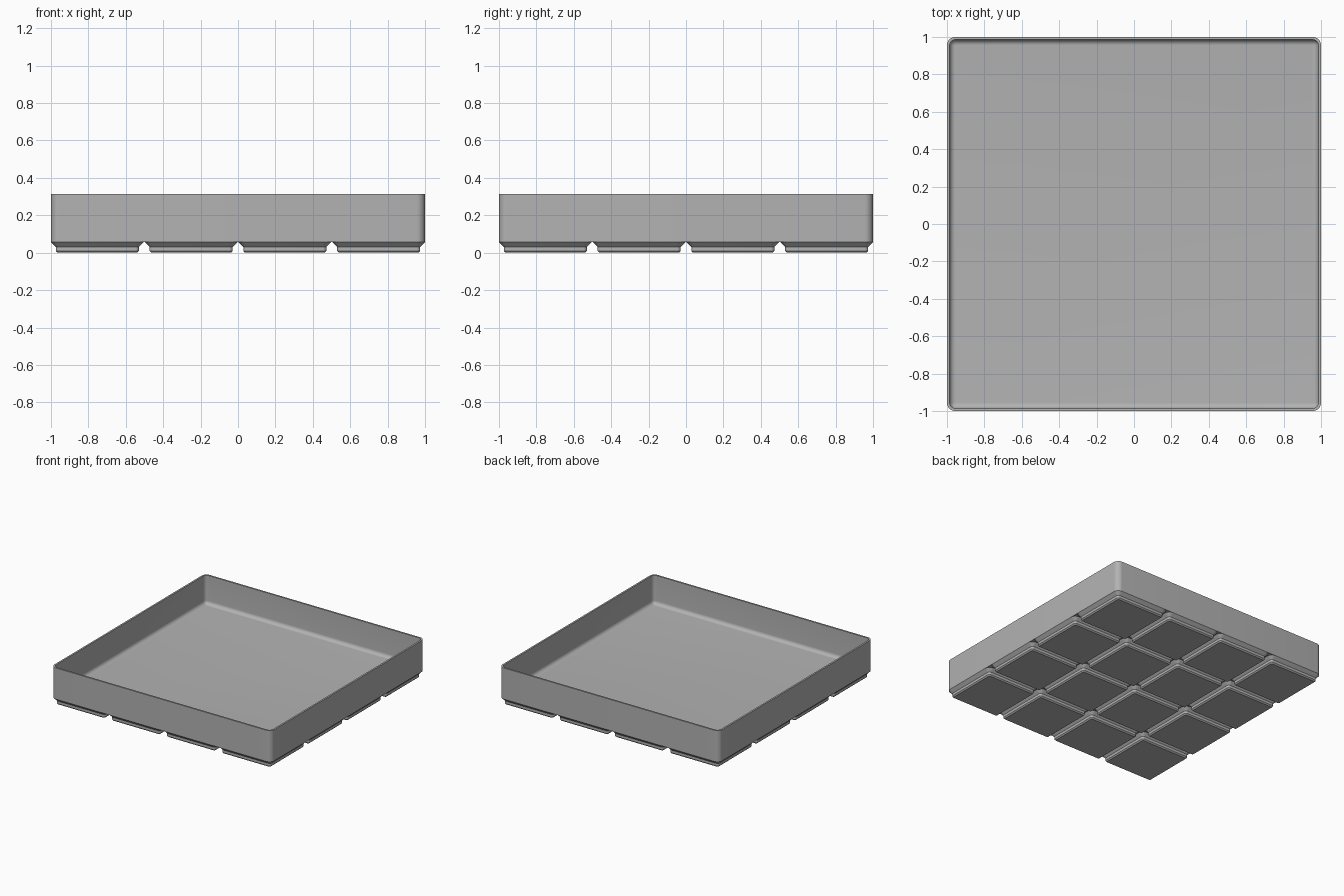
import bpy, bmesh, math

if "Cube" in bpy.data.objects:
    bpy.data.objects.remove(bpy.data.objects["Cube"])

MM = 2 / 167.5          # grid millimetres to scene units
PITCH = 42 * MM         # spacing of the feet
FOOT_TOP = 4.75 * MM    # where feet meet the tray
HEIGHT = 0.313
WALL = 1.2 * MM
FLOOR = 0.077
FILLET = 0.03

grey = bpy.data.materials.new("grey plastic")
grey.diffuse_color = (0.45, 0.45, 0.45, 1)
grey.use_nodes = True
grey.node_tree.nodes["Principled BSDF"].inputs["Base Color"].default_value = grey.diffuse_color


def ring(bm, half, radius, z, cx=0, cy=0, steps=8):
    """Rounded square loop of vertices."""
    verts = []
    for q, (sx, sy) in enumerate([(1, 1), (-1, 1), (-1, -1), (1, -1)]):
        for i in range(steps + 1):
            a = math.pi / 2 * (q + i / steps)
            verts.append(bm.verts.new((cx + sx * (half - radius) + radius * math.cos(a),
                                       cy + sy * (half - radius) + radius * math.sin(a), z)))
    return verts


def loft(bm, rings):
    """Bridge successive loops with quads."""
    n = len(rings[0])
    for a, b in zip(rings, rings[1:]):
        for i in range(n):
            j = (i + 1) % n
            bm.faces.new((a[i], a[j], b[j], b[i]))


def finish(bm, name):
    mesh = bpy.data.meshes.new(name)
    bm.to_mesh(mesh)
    bm.free()
    obj = bpy.data.objects.new(name, mesh)
    bpy.context.collection.objects.link(obj)
    mesh.materials.append(grey)
    bpy.ops.object.select_all(action='DESELECT')
    obj.select_set(True)
    bpy.context.view_layer.objects.active = obj
    bpy.ops.object.shade_smooth_by_angle(angle=math.radians(30))


# Tray: outer wall, flat rim, inner wall, filleted floor
R = 3.75 * MM
inner, inner_r = 1 - WALL, R - WALL
profile = [(1, R, FOOT_TOP), (1, R, HEIGHT), (inner, inner_r, HEIGHT)]
for i in range(9):
    a = math.pi / 2 * i / 8
    inset = FILLET * (1 - math.cos(a))
    profile.append((inner - inset, inner_r - inset, FLOOR + FILLET * (1 - math.sin(a))))
bm = bmesh.new()
rings = [ring(bm, *p) for p in profile]
loft(bm, rings)
bm.faces.new(rings[-1])
bm.faces.new(rings[0][::-1])
finish(bm, "tray")

# Feet: stepped pads with two chamfers, open where they join the tray
half = 41.5 / 2 * MM
foot_profile = [(2.95, 0.8, 0), (2.15, 1.6, 0.8), (2.15, 1.6, 2.6), (0, 3.75, 4.75)]
bm = bmesh.new()
for ix in range(4):
    for iy in range(4):
        cx, cy = (ix - 1.5) * PITCH, (iy - 1.5) * PITCH
        rings = [ring(bm, half - d * MM, r * MM, z * MM, cx, cy) for d, r, z in foot_profile]
        loft(bm, rings)
        bm.faces.new(rings[0][::-1])
finish(bm, "feet")
